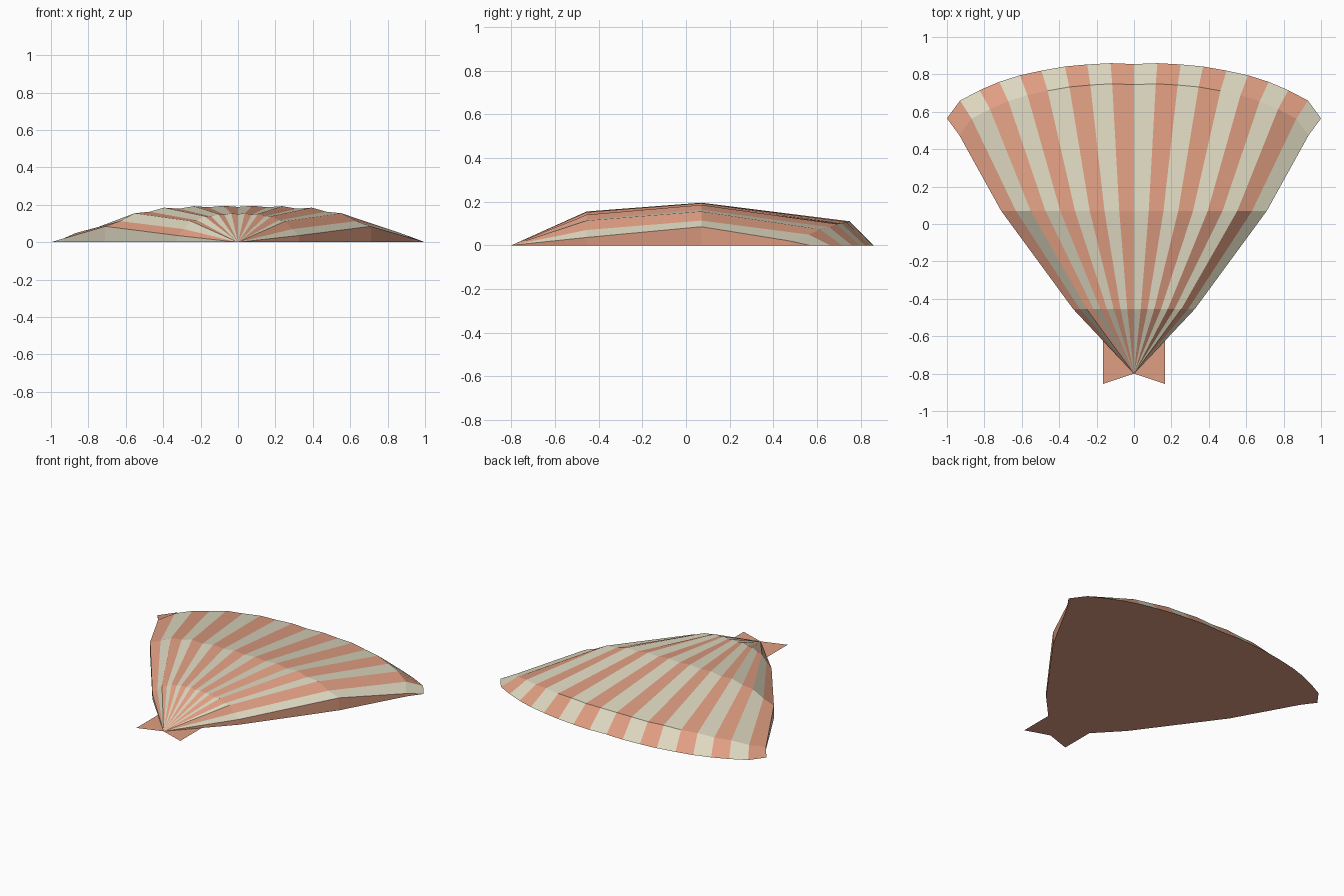
import bpy

if "Cube" in bpy.data.objects:
    bpy.data.objects.remove(bpy.data.objects["Cube"])

# Colours
def mat(name, rgb):
    m = bpy.data.materials.new(name)
    m.diffuse_color = (*rgb, 1)
    m.use_nodes = True
    m.node_tree.nodes["Principled BSDF"].inputs["Base Color"].default_value = m.diffuse_color
    return m

salmon = mat("salmon", (0.745, 0.342, 0.223))
cream = mat("cream", (0.730, 0.686, 0.527))

def make(name, verts, faces, mats, indices=None):
    me = bpy.data.meshes.new(name)
    me.from_pydata(verts, [], faces)
    for m in mats:
        me.materials.append(m)
    if indices:
        me.polygons.foreach_set("material_index", indices)
    me.update()
    ob = bpy.data.objects.new(name, me)
    bpy.context.collection.objects.link(ob)
    return ob

APEX = (0, -0.8, 0)
N = 9  # ribs on each side of the middle

# Half profiles, from the middle rib to the side rib
rim = [(0, .855), (.125, .86), (.25, .853), (.37, .842), (.495, .82),
       (.61, .795), (.72, .76), (.825, .715), (.93, .66), (1, .565)]
z_low = [.15, .155, .147, .152, .138, .14, .117, .113, .07, .036]
z_mid = [.189, .195, .187, .193, .179, .185, .163, .155, .113, .085]
z_high = [.107, .11, .106, .108, .1, .098, .083, .073, .049, .02]

def ray(i):
    """Points of one rib from near the hinge to the rim."""
    k, s = min(abs(i), N), (1 if i >= 0 else -1)
    x, y = rim[k]
    f = 0.9335
    pts = [(s * .325 * k / N, -.455, z_low[k]),
           (s * .71 * k / N, .07, z_mid[k]),
           (s * x * f, -.8 + f * (y + .8), z_high[k]),
           (s * x, y, 0)]
    if abs(i) > N:  # foot of the side wall
        pts = [(a, b, 0) for a, b, c in pts]
    return pts

# Ribbed shell: fan of strips, colour alternating by strip
verts, faces, idx = [APEX], [], []
rays = range(-N - 1, N + 2)
for i in rays:
    verts += ray(i)
for c in range(len(rays) - 1):
    a, b = 1 + 4 * c, 5 + 4 * c
    colour = 1 if c % 2 == 0 else 0
    faces.append((0, b, a))
    idx.append(colour)
    wall = c in (0, len(rays) - 2)
    for r in range(3):
        if wall and r == 2:   # wall closes to a point at the rim
            f = (a + 2, b + 2, b + 3) if c == 0 else (a + 2, b + 2, a + 3)
        else:
            f = (a + r, b + r, b + r + 1, a + r + 1)
        faces.append(f)
        idx.append(colour)

# Flat underside
last = 1 + 4 * (len(rays) - 1)
under = [0, 1, 2, 3] + [4 + 4 * c for c in range(1, len(rays) - 1)] + [last + 2, last + 1, last]
faces.append(tuple(under))
idx.append(0)
make("shell", verts, faces, [salmon, cream], idx)

# Flat hinge ears either side of the apex
for side, s in (("left", -1), ("right", 1)):
    f = (0, 1, 2) if s > 0 else (0, 2, 1)
    make("hinge_ear_" + side, [APEX, (s * .165, -.855, 0), (s * .165, -.62, 0)], [f], [salmon])
